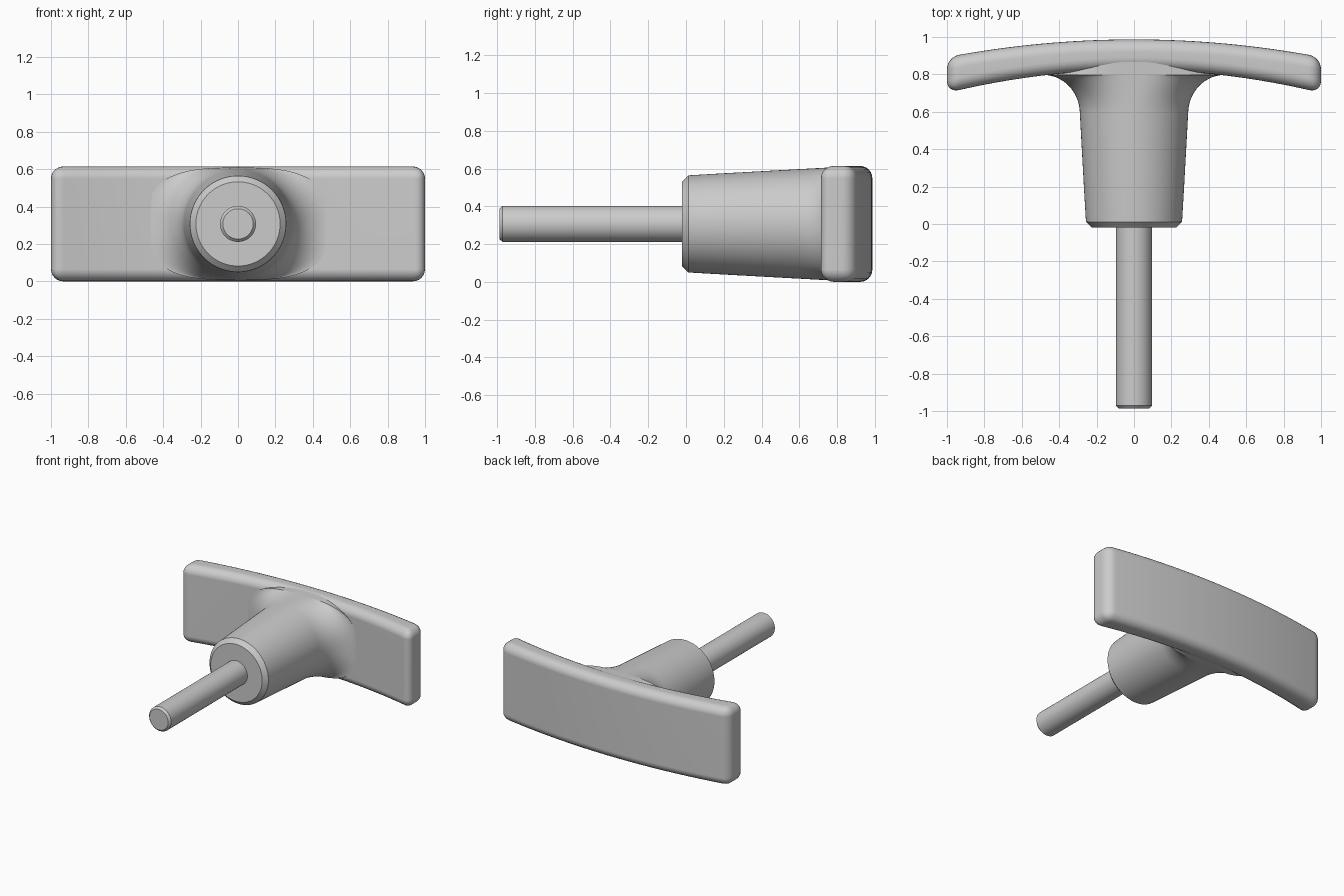
import bpy, bmesh, math

if "Cube" in bpy.data.objects:
    bpy.data.objects.remove(bpy.data.objects["Cube"])

ZC = 0.307   # height of the shaft axis, half the bar height


def finish(bm, name, angle=30):
    bmesh.ops.recalc_face_normals(bm, faces=bm.faces)
    mesh = bpy.data.meshes.new(name)
    bm.to_mesh(mesh)
    bm.free()
    ob = bpy.data.objects.new(name, mesh)
    bpy.context.collection.objects.link(ob)
    bpy.ops.object.select_all(action='DESELECT')
    ob.select_set(True)
    bpy.context.view_layer.objects.active = ob
    bpy.ops.object.shade_smooth_by_angle(angle=math.radians(angle))
    ob.modifiers.new("weighted_normals", 'WEIGHTED_NORMAL').keep_sharp = True
    return ob


def power(v, e):
    return math.copysign(abs(v) ** e, v)


def loft(name, sections, sides):
    """Sections along y: (y, half width x, half height z, superellipse exponent)."""
    bm = bmesh.new()
    rings = []
    for y, a, b, n in sections:
        ring = []
        for i in range(sides):
            t = 2 * math.pi * i / sides
            ring.append(bm.verts.new((a * power(math.cos(t), 2 / n), y,
                                      ZC + b * power(math.sin(t), 2 / n))))
        rings.append(ring)
    for r0, r1 in zip(rings, rings[1:]):
        for i in range(sides):
            j = (i + 1) % sides
            bm.faces.new((r0[i], r0[j], r1[j], r1[i]))
    bm.faces.new(rings[0])
    bm.faces.new(rings[-1])
    return finish(bm, name)


# curved grip bar: arc-shaped slab with all edges rounded
bm = bmesh.new()
SEG = 24
cols = []
for i in range(SEG + 1):
    x = -1 + 2 * i / SEG
    outer, inner = 0.987 - x * x / 10.6, 0.823 - x * x / 8.2
    cols.append([bm.verts.new((x, y, z)) for y, z in
                 ((inner, 0), (outer, 0), (outer, 2 * ZC), (inner, 2 * ZC))])
for c0, c1 in zip(cols, cols[1:]):
    for k in range(4):
        m = (k + 1) % 4
        bm.faces.new((c0[k], c0[m], c1[m], c1[k]))
bm.faces.new(cols[0])
bm.faces.new(cols[-1])
bmesh.ops.recalc_face_normals(bm, faces=bm.faces)
edges = [e for e in bm.edges if e.calc_face_angle() > 0.6]
bmesh.ops.bevel(bm, geom=edges, offset=0.065, offset_type='OFFSET', segments=6,
                profile=0.5, affect='EDGES', clamp_overlap=False)
finish(bm, "grip_bar", 40)

# tapered hub that flares sideways into the bar
def cone(y):
    return 0.257 + 0.055 * y

sections = [(-0.02, 0.225, 0.225, 2), (0.012, cone(0), cone(0), 2)]
sections += [(y, cone(y), cone(y), 2) for y in (0.2, 0.4, 0.5)]
STEPS = 14
for i in range(STEPS + 1):
    t = math.pi / 2 * i / STEPS
    y = 0.59 + 0.207 * math.sin(t)
    f = 1 - math.cos(t)
    sections.append((y, cone(0.59) + 0.195 * f, min(cone(y), 0.305), 2 + f))
sections.append((0.9, 0.4, 0.304, 3))
loft("hub", sections, 96)

# shaft with chamfered tip
loft("shaft", [(-0.987, 0.081, 0.081, 2), (-0.971, 0.096, 0.096, 2),
               (0.05, 0.096, 0.096, 2)], 64)
